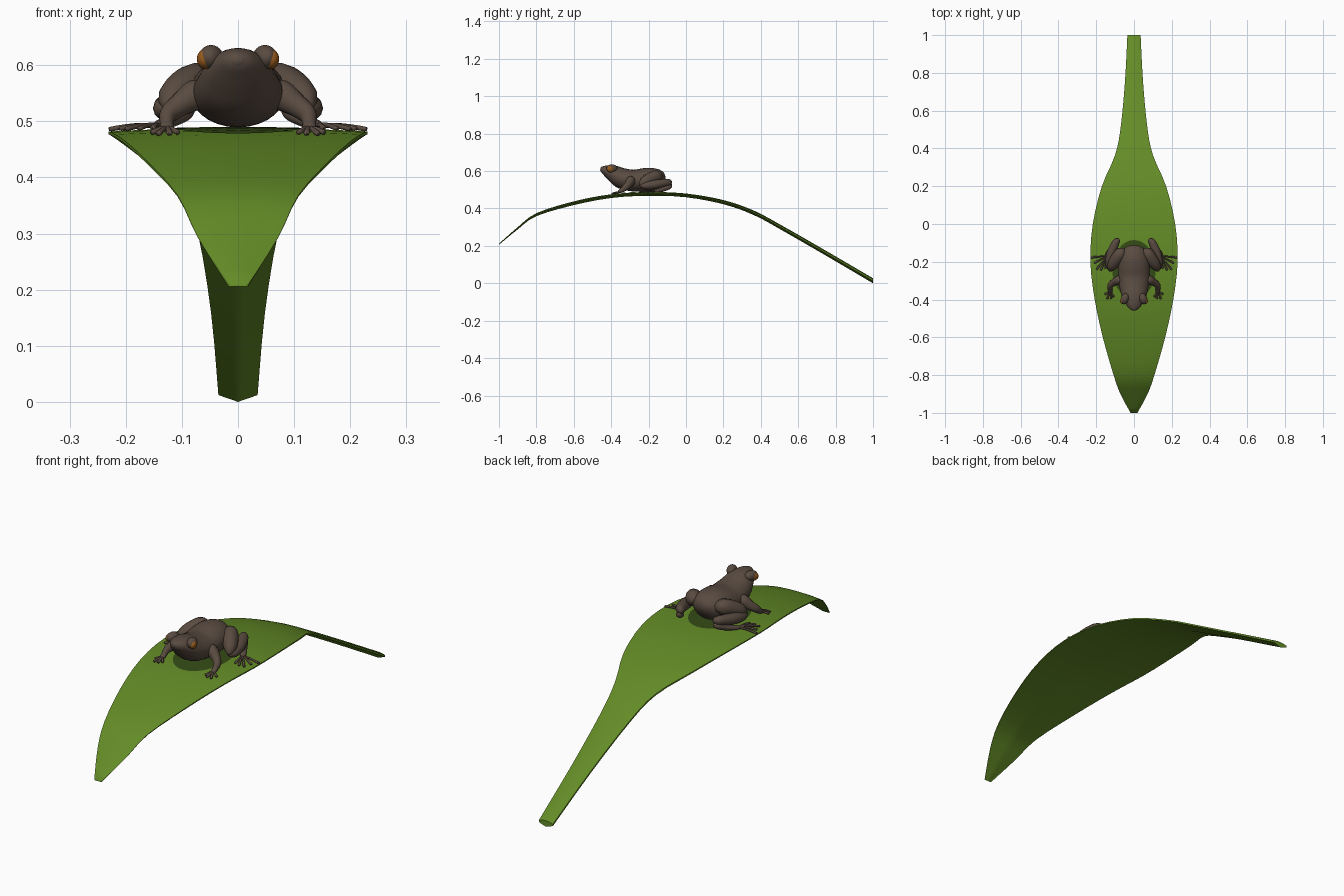
import bpy
import math
from mathutils import Vector

if bpy.data.objects.get("Cube"):
    bpy.data.objects.remove(bpy.data.objects["Cube"])


def material(name, rgb):
    m = bpy.data.materials.new(name)
    m.use_nodes = True
    m.diffuse_color = (*rgb, 1)
    bsdf = m.node_tree.nodes["Principled BSDF"]
    bsdf.inputs["Base Color"].default_value = (*rgb, 1)
    bsdf.inputs["Roughness"].default_value = 0.7
    return m


GREEN = material("leaf green", (0.125, 0.26, 0.02))
DARK = material("deep green", (0.035, 0.07, 0.008))
BROWN = material("skin brown", (0.1, 0.07, 0.052))
AMBER = material("eye amber", (0.3, 0.1, 0.012))


def smooth_path(points, steps):
    """Catmull-Rom curve through tuples of any length."""
    pts = [points[0], *points, points[-1]]
    out = []
    for a, b, c, d in zip(pts, pts[1:], pts[2:], pts[3:]):
        for i in range(steps):
            t = i / steps
            out.append(tuple(
                q + t * ((r - p) + t * (2 * p - 5 * q + 4 * r - s + t * (3 * q - p - 3 * r + s))) / 2
                for p, q, r, s in zip(a, b, c, d)))
    return out + [tuple(points[-1])]


def loft(name, rings, mat, mirror=False, sharp=None):
    """Skin a list of closed rings and cap both ends."""
    verts, faces = [], []
    n = len(rings[0])

    def add(group):
        base = len(verts)
        for ring in group:
            verts.extend(ring)
        for i in range(len(group) - 1):
            for j in range(n):
                k = (j + 1) % n
                a, b = base + i * n, base + (i + 1) * n
                faces.append((a + j, a + k, b + k, b + j))
        faces.append(tuple(base + j for j in reversed(range(n))))
        last = base + (len(group) - 1) * n
        faces.append(tuple(last + j for j in range(n)))

    add(rings)
    return make(name, verts, faces, mat, mirror, sharp)


def make(name, verts, faces, mat, mirror=False, sharp=None):
    mesh = bpy.data.meshes.new(name)
    mesh.from_pydata([tuple(v) for v in verts], [], faces)
    mesh.materials.append(mat)
    obj = bpy.data.objects.new(name, mesh)
    bpy.context.collection.objects.link(obj)
    bpy.context.view_layer.objects.active = obj
    bpy.ops.object.mode_set(mode="EDIT")
    bpy.ops.mesh.select_all(action="SELECT")
    bpy.ops.mesh.normals_make_consistent(inside=False)
    bpy.ops.object.mode_set(mode="OBJECT")
    for p in mesh.polygons:
        p.use_smooth = True
    if sharp:
        mesh.set_sharp_from_angle(angle=math.radians(sharp))
    if mirror:
        obj.modifiers.new("Mirror", "MIRROR")
    return obj


def tube(name, points, mat=BROWN, mirror=True, sides=12, steps=4):
    """Rounded limb through (x, y, z, side radius, height radius) points."""
    path = smooth_path(points, steps)
    rings = []
    for i, p in enumerate(path):
        here = Vector(p[:3])
        ahead = Vector(path[min(i + 1, len(path) - 1)][:3])
        behind = Vector(path[max(i - 1, 0)][:3])
        along = (ahead - behind).normalized()
        side = along.cross(Vector((0, 0, 1))).normalized()
        up = side.cross(along)
        rings.append([here + side * p[3] * math.cos(a) + up * p[4] * math.sin(a)
                      for a in (2 * math.pi * j / sides for j in range(sides))])
    return loft(name, rings, mat, mirror)


def ball(name, centre, size, mat, turn=0):
    bpy.ops.mesh.primitive_uv_sphere_add(segments=20, ring_count=12)
    obj = bpy.context.object
    obj.name = name
    for v in obj.data.vertices:
        x, y, z = (a * b for a, b in zip(v.co, size))
        v.co = Vector((x * math.cos(turn) - y * math.sin(turn),
                       x * math.sin(turn) + y * math.cos(turn), z)) + Vector(centre)
    obj.data.materials.append(mat)
    bpy.ops.object.shade_smooth()
    obj.modifiers.new("Mirror", "MIRROR")
    return obj


# Leaf: (y, top height, half width, thickness)
leaf_path = smooth_path([
    (-1, 0.212, 0.018, 0.006), (-0.9, 0.3, 0.072, 0.012), (-0.8, 0.375, 0.108, 0.016),
    (-0.6, 0.438, 0.165, 0.02), (-0.4, 0.476, 0.208, 0.02), (-0.2, 0.488, 0.231, 0.02),
    (0, 0.48, 0.218, 0.02), (0.2, 0.445, 0.17, 0.022), (0.36, 0.39, 0.102, 0.024),
    (0.5, 0.316, 0.072, 0.025), (0.75, 0.173, 0.048, 0.026), (1, 0.027, 0.035, 0.027)], 3)
span = [i / 5 for i in range(-5, 6)]
leaf_rings = []
for y, z, w, t in leaf_path:
    top = [(u * w, y, z - 0.006 * u * u) for u in span]
    bottom = [(u * w, y, z - t * (1 - 0.45 * abs(u))) for u in reversed(span)]
    leaf_rings.append(top + bottom)
loft("leaf", leaf_rings, GREEN, sharp=50)


def leaf_height(x, y):
    for a, b in zip(leaf_path, leaf_path[1:]):
        if a[0] <= y <= b[0]:
            f = (y - a[0]) / (b[0] - a[0])
            w = a[2] + f * (b[2] - a[2])
            return a[1] + f * (b[1] - a[1]) - 0.006 * (x / w) ** 2
    return 0


# Dark patch of leaf under the frog, a thin plate following the surface
verts, faces = [], []
count = 32
for r in (0.02, 0.35, 0.7, 1):
    for j in range(count):
        a = 2 * math.pi * j / count
        x, y = 0.115 * r * math.cos(a), -0.24 + 0.155 * r * math.sin(a)
        verts.append((x, y, leaf_height(x, y) + 0.002))
for i in range(3):
    for j in range(count):
        k = (j + 1) % count
        faces.append((i * count + j, i * count + k, (i + 1) * count + k, (i + 1) * count + j))
faces.append(tuple(range(count)))
make("leaf_patch", verts, faces, DARK)

# Frog body and head in one piece
tube("frog_body", [
    (0, -0.458, 0.611, 0.007, 0.007), (0, -0.447, 0.609, 0.026, 0.018),
    (0, -0.42, 0.6, 0.046, 0.033), (0, -0.385, 0.584, 0.063, 0.047),
    (0, -0.34, 0.56, 0.076, 0.056), (0, -0.28, 0.549, 0.083, 0.058),
    (0, -0.21, 0.553, 0.084, 0.064), (0, -0.16, 0.552, 0.075, 0.06),
    (0, -0.13, 0.545, 0.052, 0.045), (0, -0.118, 0.54, 0.015, 0.015)],
    mirror=False, sides=28)

# Eyes with brow ridges behind and above
ball("brows", (0.048, -0.396, 0.614), (0.021, 0.03, 0.022), BROWN, 0.3)
ball("eyes", (0.058, -0.403, 0.611), (0.015, 0.02, 0.018), AMBER, 0.3)

# Front legs
tube("front_legs", [
    (0.055, -0.29, 0.555, 0.012, 0.012), (0.075, -0.295, 0.548, 0.025, 0.027),
    (0.105, -0.308, 0.528, 0.02, 0.021), (0.124, -0.325, 0.512, 0.016, 0.017),
    (0.127, -0.345, 0.496, 0.012, 0.012), (0.126, -0.36, 0.488, 0.012, 0.007),
    (0.126, -0.368, 0.486, 0.003, 0.003)])

# Hind legs: thigh, shin folded back, long foot
tube("thighs", [
    (0.05, -0.14, 0.565, 0.015, 0.015), (0.07, -0.155, 0.57, 0.032, 0.034),
    (0.095, -0.19, 0.56, 0.033, 0.033), (0.118, -0.225, 0.54, 0.026, 0.027),
    (0.127, -0.248, 0.525, 0.008, 0.008)])
tube("shins", [
    (0.126, -0.245, 0.522, 0.008, 0.008), (0.13, -0.215, 0.522, 0.021, 0.02),
    (0.12, -0.16, 0.529, 0.026, 0.024), (0.1, -0.105, 0.538, 0.021, 0.02),
    (0.087, -0.086, 0.536, 0.015, 0.017), (0.083, -0.078, 0.532, 0.004, 0.004)])
tube("hind_feet", [
    (0.085, -0.08, 0.53, 0.006, 0.006), (0.093, -0.09, 0.517, 0.016, 0.014),
    (0.117, -0.125, 0.502, 0.014, 0.012), (0.14, -0.165, 0.493, 0.013, 0.009),
    (0.15, -0.185, 0.489, 0.004, 0.004)])


# Toes with rounded tips, resting on the leaf
def toes(name, root, tips, r):
    for i, (x, y) in enumerate(tips):
        mx, my = (root[0] + x) / 2, (root[1] + y) / 2
        tip = leaf_height(x, y) + r
        tube(f"{name}_{i + 1}", [
            (*root, r, r), (mx, my, leaf_height(mx, my) + 2 * r, r, r),
            (x, y, tip, 1.3 * r, r), (x + (x - mx) * 0.06, y + (y - my) * 0.06, tip, r / 3, r / 3)],
            sides=8, steps=3)


toes("front_toe", (0.126, -0.355, 0.489),
     [(0.108, -0.385), (0.122, -0.395), (0.142, -0.395), (0.153, -0.372)], 0.0045)
toes("hind_toe", (0.14, -0.168, 0.492),
     [(0.152, -0.235), (0.175, -0.242), (0.197, -0.238), (0.208, -0.205), (0.226, -0.177)], 0.0042)
